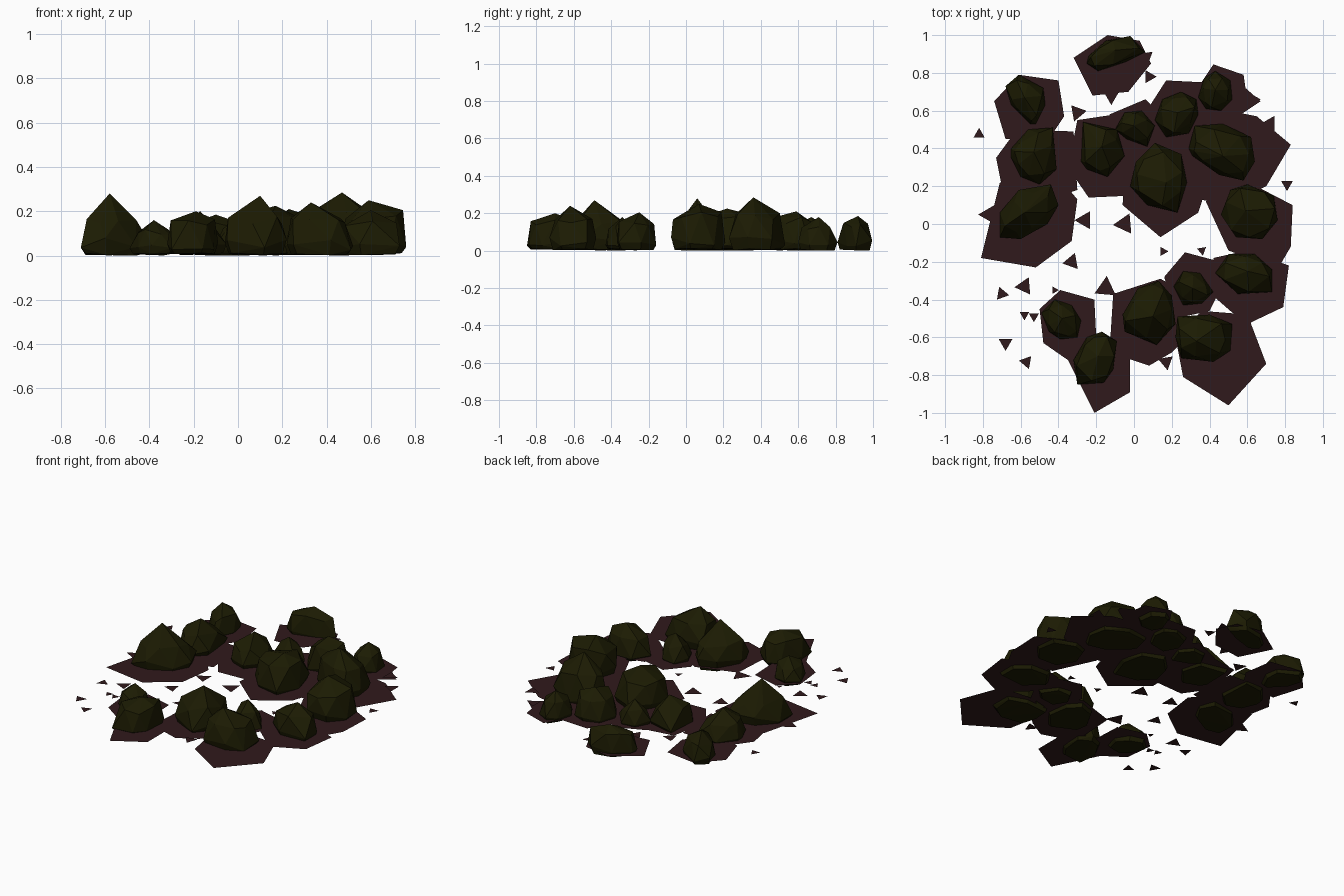
import bpy, bmesh, math, random

random.seed(11)


def material(name, rgb):
    m = bpy.data.materials.new(name)
    m.diffuse_color = (*rgb, 1)
    return m


MOSS = material("dark_moss", (0.0115, 0.011, 0.0008))
SOIL = material("dark_soil", (0.030, 0.010, 0.0115))


def finish(bm, name, mat):
    me = bpy.data.meshes.new(name)
    bm.to_mesh(me)
    bm.free()
    me.materials.append(mat)
    bpy.context.collection.objects.link(bpy.data.objects.new(name, me))


def rock(name, apex, *outline, shoulder=(0.85, 0.66)):
    """Faceted boulder: foot, widest outline, shoulder ring and peak, wrapped by a hull."""
    n = len(outline)
    ax, ay, h = apex
    cx = sum(p[0] for p in outline) / n
    cy = sum(p[1] for p in outline) / n
    width, frac = shoulder
    pts = [apex]
    for i, (x, y) in enumerate(outline):
        # foot tucked slightly under the widest outline
        pts.append((cx + (x - cx) * 0.86, cy + (y - cy) * 0.86, random.uniform(0, 0.012)))
        pts.append((x, y, random.uniform(0.025, 0.3 * h)))
        # shoulder points sit between outline corners on the way to the peak
        x2, y2 = outline[(i + 1) % n]
        t = random.uniform(0.25, 0.75)
        mx, my = x + (x2 - x) * t, y + (y2 - y) * t
        mx, my = cx + (mx - cx) * 1.04, cy + (my - cy) * 1.04
        w = width * random.uniform(0.92, 1.0)
        bx, by = (ax + cx) / 2, (ay + cy) / 2
        pts.append((bx + (mx - bx) * w, by + (my - by) * w, h * frac * random.uniform(0.85, 1.12)))
    bm = bmesh.new()
    for p in pts:
        bm.verts.new(p)
    bmesh.ops.convex_hull(bm, input=bm.verts[:])
    loose = [v for v in bm.verts if not v.link_faces]
    bmesh.ops.delete(bm, geom=loose, context='VERTS')
    bmesh.ops.recalc_face_normals(bm, faces=bm.faces[:])
    finish(bm, name + "_rock", MOSS)


level = 0.024


def patch(name, *outline):
    """Flat sheet of soil, each one a hair above the last."""
    global level
    level += 0.0002
    bm = bmesh.new()
    f = bm.faces.new([bm.verts.new((x, y, level)) for x, y in outline])
    f.normal_update()
    if f.normal.z < 0:
        f.normal_flip()
    finish(bm, name + "_soil", SOIL)


# Boulders: peak, then footprint
rock("back", (-.10, .92, .185), (-.25, .85), (-.24, .89), (-.15, .97), (-.02, .995), (.06, .91), (-.04, .86),
     (-.19, .81), shoulder=(.9, .75))
rock("back_left", (-.58, .67, .18), (-.68, .73), (-.61, .79), (-.48, .72), (-.47, .63), (-.52, .53), (-.55, .53),
     (-.65, .63))
rock("left_rear", (-.53, .38, .20), (-.65, .40), (-.56, .50), (-.43, .51), (-.41, .29), (-.50, .21), (-.60, .25),
     (-.65, .35))
rock("left_peak", (-.58, .06, .28), (-.71, -.07), (-.71, .06), (-.61, .18), (-.44, .21), (-.40, .10), (-.46, 0),
     (-.60, -.08), shoulder=(.78, .55))
rock("inner_left", (-.17, .41, .20), (-.28, .33), (-.27, .54), (-.09, .50), (-.05, .36), (-.14, .25), (-.25, .29))
rock("inner_small", (0, .52, .17), (-.10, .50), (-.05, .59), (.04, .60), (.11, .52), (.07, .41), (-.04, .45))
rock("inner_rear", (.23, .59, .21), (.11, .55), (.15, .66), (.25, .70), (.33, .66), (.34, .58), (.29, .48),
     (.17, .46), shoulder=(.85, .78))
rock("back_right", (.43, .71, .18), (.34, .67), (.37, .77), (.43, .81), (.51, .76), (.52, .66), (.46, .60),
     (.38, .61))
rock("right_peak", (.47, .36, .285), (.29, .40), (.32, .52), (.47, .53), (.62, .46), (.64, .33), (.58, .23),
     (.45, .26), (.31, .36))
rock("centre", (.17, .22, .225), (-.02, .20), (.01, .33), (.11, .43), (.25, .37), (.28, .22), (.23, .06),
     (.07, .10), shoulder=(.86, .82))
rock("right", (.59, .07, .25), (.46, .05), (.51, .18), (.60, .21), (.74, .15), (.76, .02), (.68, -.08),
     (.54, -.07), shoulder=(.98, .74))
rock("right_front", (.60, -.25, .205), (.43, -.26), (.50, -.16), (.64, -.16), (.73, -.24), (.73, -.36), (.55, -.37),
     shoulder=(.92, .7))
rock("front_small", (.31, -.34, .18), (.21, -.33), (.26, -.25), (.35, -.26), (.42, -.36), (.36, -.42), (.26, -.43))
rock("front_peak", (.10, -.49, .27), (-.06, -.48), (.02, -.34), (.13, -.30), (.20, -.38), (.22, -.53), (.12, -.64),
     (-.05, -.57), shoulder=(.9, .62))
rock("front_right", (.33, -.62, .24), (.22, -.60), (.23, -.49), (.40, -.48), (.52, -.53), (.51, -.67), (.42, -.73),
     (.25, -.71))
rock("front", (-.19, -.70, .20), (-.32, -.72), (-.25, -.60), (-.17, -.57), (-.09, -.62), (-.11, -.77), (-.16, -.84),
     (-.30, -.85), shoulder=(.92, .8))
rock("front_left", (-.38, -.50, .16), (-.49, -.47), (-.42, -.40), (-.33, -.43), (-.28, -.51), (-.30, -.60),
     (-.39, -.61), (-.45, -.57))

# Soil sheet under each boulder
patch("back", (-.32, .88), (-.14, 1.0), (.03, .97), (.09, .85), (-.03, .70), (-.22, .68))
patch("back_left", (-.74, .65), (-.61, .79), (-.40, .76), (-.37, .57), (-.45, .45), (-.68, .45))
patch("left_rear", (-.73, .35), (-.62, .50), (-.32, .49), (-.30, .18), (-.45, .13), (-.70, .20))
patch("left", (-.81, -.18), (-.71, .22), (-.40, .25), (-.30, .13), (-.33, -.09), (-.52, -.23))
patch("inner_left", (-.35, .30), (-.30, .55), (-.10, .58), (.02, .40), (-.02, .15), (-.24, .14))
patch("inner_small", (-.13, .58), (.06, .66), (.17, .55), (.12, .38), (-.10, .38))
patch("inner_rear", (.08, .62), (.17, .76), (.37, .75), (.45, .55), (.30, .40), (.12, .42))
patch("back_right", (.35, .74), (.42, .845), (.58, .79), (.59, .72), (.67, .65), (.55, .57), (.38, .55))
patch("right_peak", (.20, .40), (.40, .62), (.65, .57), (.83, .42), (.70, .20), (.50, .10), (.25, .15))
patch("centre", (-.06, .10), (-.05, .40), (.10, .50), (.30, .42), (.36, .12), (.34, .06), (.14, -.07))
patch("right", (.38, .12), (.55, .25), (.84, .10), (.83, -.12), (.76, -.24), (.50, -.14))
patch("right_front", (.42, -.18), (.60, -.14), (.82, -.22), (.79, -.44), (.60, -.53), (.51, -.46), (.43, -.39))
patch("front_small", (.16, -.28), (.27, -.15), (.42, -.19), (.45, -.36), (.40, -.46), (.22, -.50))
patch("front_peak", (-.11, -.37), (.14, -.29), (.25, -.35), (.28, -.60), (.20, -.68), (.08, -.75), (-.13, -.68))
patch("front_right", (.22, -.60), (.36, -.46), (.61, -.48), (.62, -.53), (.70, -.74), (.50, -.96), (.26, -.81))
patch("front", (-.35, -.72), (-.20, -.58), (-.02, -.62), (-.02, -.89), (-.21, -1.0))
patch("front_left", (-.50, -.45), (-.39, -.35), (-.21, -.40), (-.20, -.60), (-.35, -.72), (-.48, -.63))

# Scattered soil flakes: x, y, radius, direction of one corner in degrees
FLAKES = (
    (-.82, .475, .034, 90), (-.77, .05, .055, 60), (-.30, .59, .05, 130), (-.26, .02, .055, 60),
    (-.05, 0, .062, 65), (-.33, -.20, .05, 70), (-.58, -.33, .053, 65), (-.70, -.37, .04, 110),
    (-.68, -.63, .042, 270), (-.57, -.73, .04, 290), (-.58, -.48, .03, 150), (-.53, -.49, .03, 270),
    (-.42, -.35, .022, 120), (-.15, -.34, .065, 85), (.155, -.145, .027, 120), (.36, -.14, .028, 280),
    (.81, .21, .036, 150), (.72, .53, .05, 60), (-.12, .68, .05, 150), (.08, .78, .04, 240),
    (.06, .88, .05, 40), (.17, -.73, .045, 280), (.62, .66, .05, 0))
for i, (x, y, r, deg) in enumerate(FLAKES):
    corners = [math.radians(deg + 120 * k) for k in range(3)]
    patch("flake_%02d" % (i + 1), *[(x + r * math.cos(a), y + r * math.sin(a)) for a in corners])
